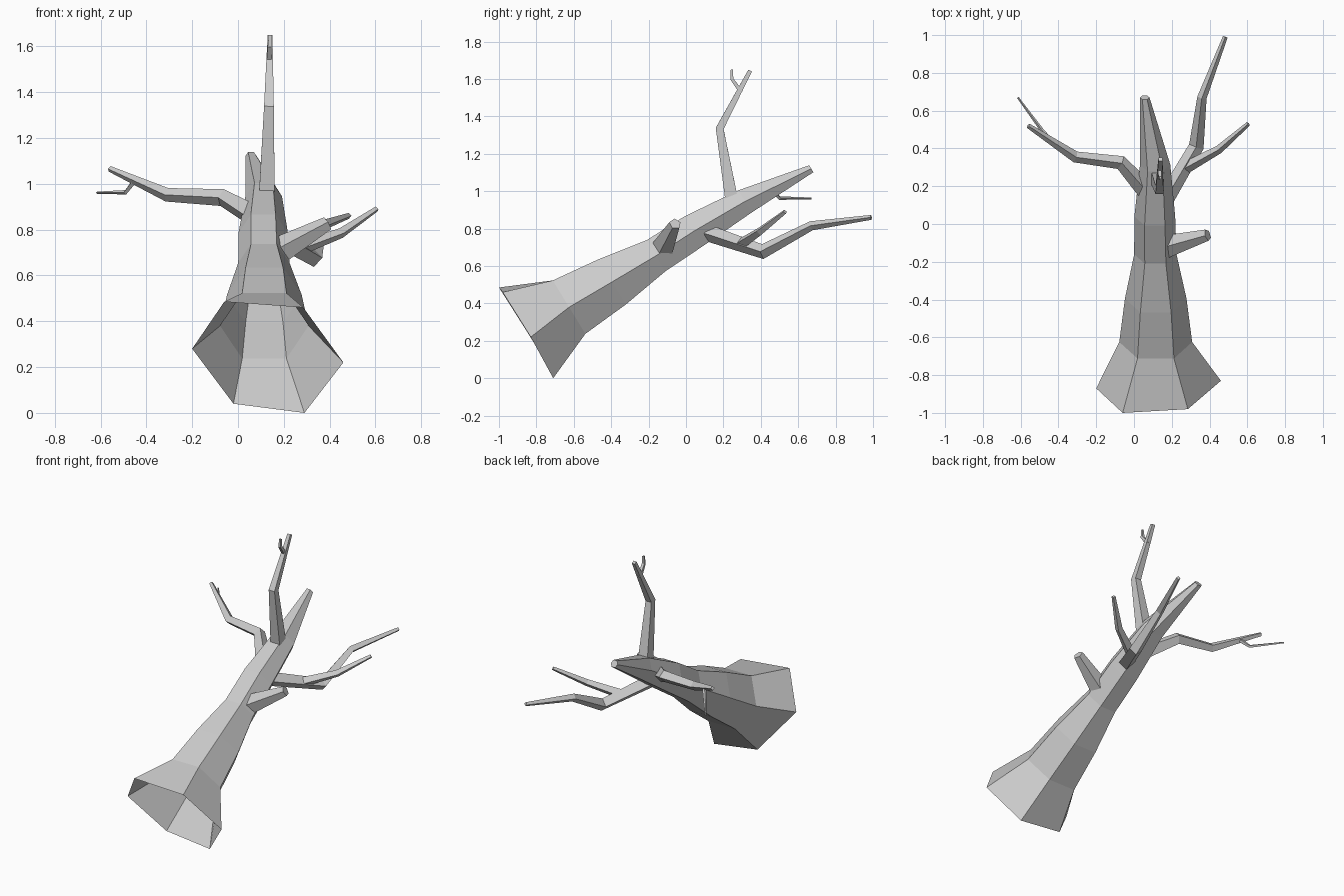
import bpy, math
from mathutils import Vector

if "Cube" in bpy.data.objects:
    bpy.data.objects.remove(bpy.data.objects["Cube"])


def skin(name, rings, cap_start=False):
    """Bridge equal-sized vertex rings into a tube, closed at the far end."""
    n = len(rings[0])
    verts = [tuple(v) for ring in rings for v in ring]
    faces = []
    for i in range(len(rings) - 1):
        for k in range(n):
            a, b = i * n + k, i * n + (k + 1) % n
            faces.append((a, b, b + n, a + n))
    faces.append(tuple(range(len(verts) - n, len(verts))))
    if cap_start:
        faces.append(tuple(reversed(range(n))))
    mesh = bpy.data.meshes.new(name)
    mesh.from_pydata(verts, [], faces)
    ob = bpy.data.objects.new(name, mesh)
    bpy.context.collection.objects.link(ob)
    return ob


def circle(c, u, v, r, n, phase=0.0):
    return [Vector(c) + r * (u * math.cos(phase + math.tau * k / n)
                             + v * math.sin(phase + math.tau * k / n))
            for k in range(n)]


def limb(name, path, widths, n=4, phase=0.0, ref=(0, 0, 1)):
    """Tapered faceted branch along a bent path."""
    pts = [Vector(p) for p in path]
    rings = []
    for i, p in enumerate(pts):
        t = Vector()
        if i > 0:
            t += (p - pts[i - 1]).normalized()
        if i < len(pts) - 1:
            t += (pts[i + 1] - p).normalized()
        t.normalize()
        u = t.cross(Vector(ref)).normalized()
        v = u.cross(t)
        rings.append(circle(p, u, v, widths[i] / 2, n, phase))
    return skin(name, rings, True)


# Leaning hexagonal trunk with an open, flared, slightly twisted foot
foot = [(0.46, -0.83, 0.22), (0.285, -0.98, 0.46), (-0.06, -1.0, 0.485),
        (-0.2, -0.87, 0.28), (-0.02, -0.72, 0.04), (0.29, -0.71, 0.0)]
right, up = Vector((1, 0, 0)), Vector((0, -0.52, 0.855))
sections = [((0.115, -0.625, 0.38), 0.193), ((0.115, -0.395, 0.515), 0.163),
            ((0.113, -0.16, 0.655), 0.112), ((0.11, 0.04, 0.785), 0.108),
            ((0.112, 0.315, 0.945), 0.08), ((0.057, 0.67, 1.12), 0.025)]
skin("trunk", [foot] + [circle(c, right, up, r, 6) for c, r in sections])

# Upright branch and its twig (square section, flat side forward)
limb("upright_branch", [(0.125, 0.25, 0.92), (0.135, 0.18, 1.335), (0.14, 0.343, 1.645)],
     [0.1, 0.06, 0.03], phase=math.pi / 4, ref=(1, 0, 0))
limb("upright_twig", [(0.135, 0.295, 1.53), (0.138, 0.245, 1.6), (0.14, 0.245, 1.65)],
     [0.032, 0.024, 0.016], phase=math.pi / 4, ref=(1, 0, 0))

# Left branch and twig
limb("left_branch", [(0.07, 0.17, 0.86), (-0.07, 0.325, 0.94), (-0.31, 0.355, 0.952),
                     (-0.56, 0.52, 1.065)], [0.1, 0.075, 0.06, 0.026])
limb("left_twig", [(-0.45, 0.45, 1.015), (-0.49, 0.5, 0.963), (-0.615, 0.67, 0.961)],
     [0.026, 0.02, 0.01])

# Right branch with a side fork
limb("right_branch", [(0.16, 0.12, 0.775), (0.33, 0.41, 0.677), (0.36, 0.67, 0.815),
                      (0.483, 0.99, 0.86)], [0.09, 0.08, 0.05, 0.026])
limb("right_fork", [(0.26, 0.29, 0.715), (0.45, 0.395, 0.785), (0.605, 0.53, 0.89)],
     [0.065, 0.045, 0.024])

# Broken stub
limb("stub", [(0.15, -0.125, 0.69), (0.39, -0.058, 0.825)], [0.135, 0.065], n=5,
     phase=math.pi / 2)
